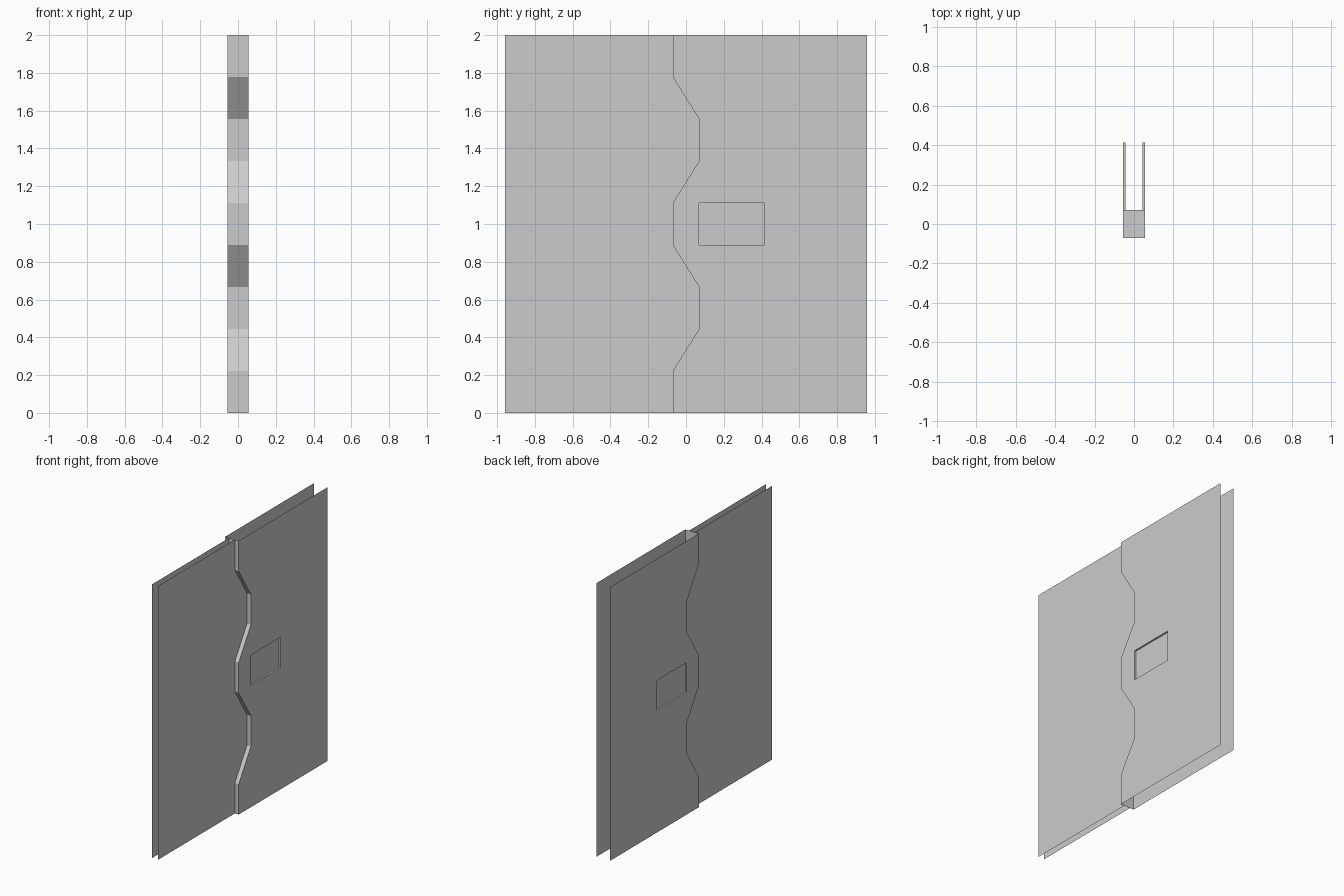
import bpy, bmesh

if "Cube" in bpy.data.objects:
    bpy.data.objects.remove(bpy.data.objects["Cube"])

HALF_WIDTH = 0.957
SEAM = 0.07
STEP = 2 / 9
# zigzag seam between the two leaves, bottom to top
seam = [(SEAM if i % 4 in (2, 3) else -SEAM, i * STEP) for i in range(10)]


def door_leaf(name, half_depth, outer_y, edge_strip=False, recess=None):
    """One leaf: a thin sheet on each side, built on +x and mirrored."""
    bm = bmesh.new()
    sheet_in = [bm.verts.new((half_depth, y, z)) for y, z in seam]
    sheet_out = [bm.verts.new((half_depth, outer_y, z)) for _, z in seam]
    mid = [bm.verts.new((0, y, z)) for y, z in seam] if edge_strip else None
    rows = []
    for i in range(9):
        quad = [sheet_in[i], sheet_out[i], sheet_out[i + 1], sheet_in[i + 1]]
        if outer_y < 0:
            quad.reverse()
        rows.append(bm.faces.new(quad))
        if mid:
            bm.faces.new((mid[i], sheet_in[i], sheet_in[i + 1], mid[i + 1]))
    bm.normal_update()

    # sunken handle pocket
    if recess:
        row, y0, y1, depth = recess
        z_mid = (row + 0.5) * STEP
        faces = [rows[row]]
        for y in (y0, y1):
            geom = set(faces)
            for f in faces:
                geom.update(f.edges, f.verts)
            bmesh.ops.bisect_plane(bm, geom=list(geom), plane_co=(0, y, 0),
                                   plane_no=(0, 1, 0))
            faces = [f for f in bm.faces if f.normal.x > 0.9
                     and abs(f.calc_center_median().z - z_mid) < 0.02]
        bm.normal_update()
        pocket = [f for f in faces if y0 < f.calc_center_bounds().y < y1]
        bmesh.ops.inset_individual(bm, faces=pocket, thickness=0, depth=-depth)

    mesh = bpy.data.meshes.new(name)
    bm.to_mesh(mesh)
    bm.free()
    obj = bpy.data.objects.new(name, mesh)
    bpy.context.collection.objects.link(obj)
    mirror = obj.modifiers.new("Mirror", 'MIRROR')
    mirror.use_axis[0] = True
    return obj


# thinner leaf slides inside the thicker one
door_leaf("thin_leaf", 0.024, -HALF_WIDTH)
door_leaf("thick_leaf", 0.055, HALF_WIDTH, edge_strip=True,
          recess=(4, SEAM, 0.413, 0.012))
